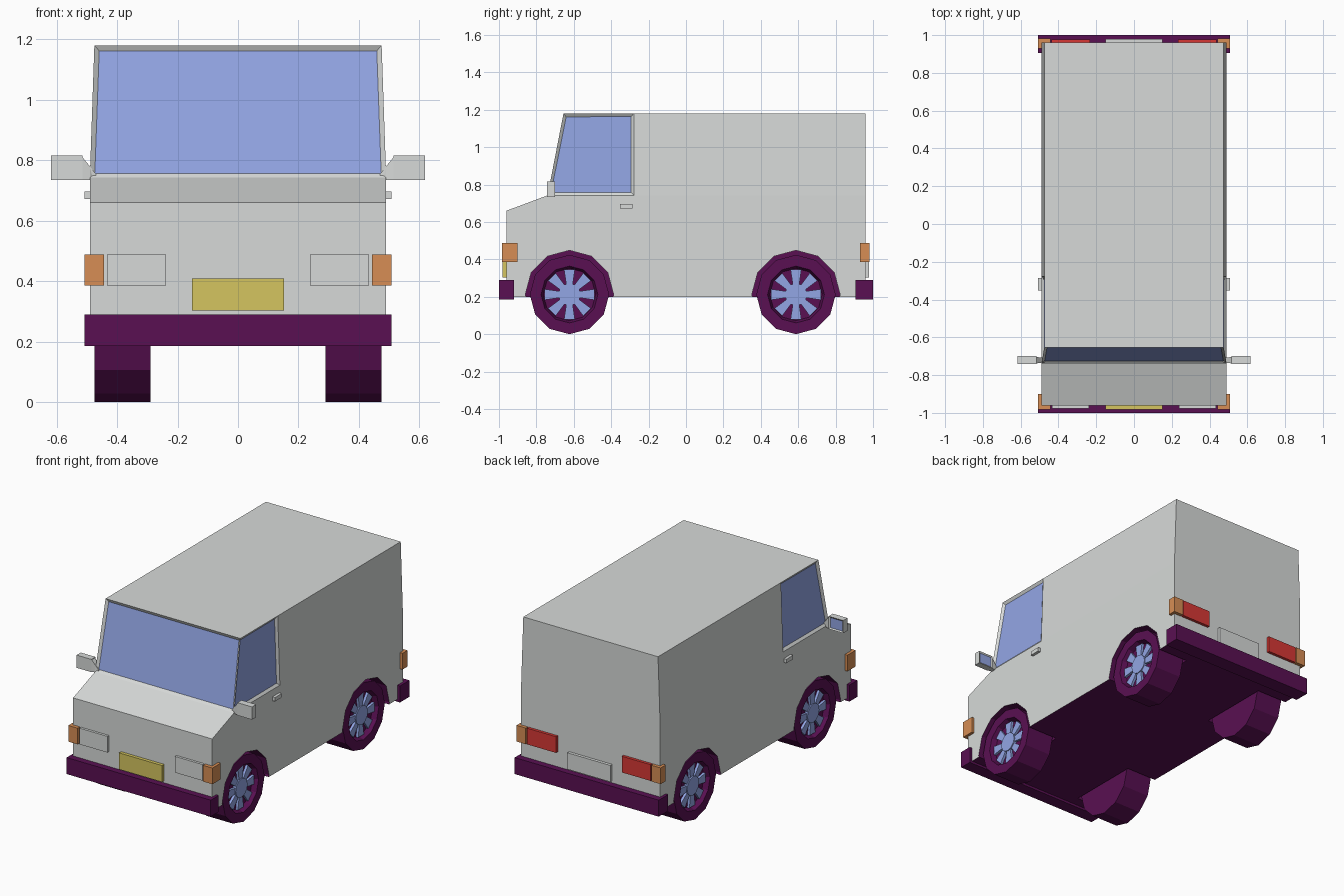
import bpy, bmesh, math
from mathutils import Matrix, Vector

if "Cube" in bpy.data.objects:
    bpy.data.objects.remove(bpy.data.objects["Cube"])


def material(name, rgb):
    m = bpy.data.materials.new(name)
    m.diffuse_color = (*rgb, 1)
    m.use_nodes = True
    m.node_tree.nodes["Principled BSDF"].inputs["Base Color"].default_value = m.diffuse_color
    return m


GREY = material("light_grey", (0.68, 0.70, 0.69))
GLASS = material("blue_glass", (0.29, 0.38, 0.78))
DARK = material("dark_purple", (0.10, 0.005, 0.085))
ORANGE = material("orange", (0.68, 0.27, 0.09))
YELLOW = material("yellow", (0.66, 0.56, 0.115))
RED = material("red", (0.68, 0.04, 0.035))


def finish(name, bm, mats, mirror=False):
    bmesh.ops.recalc_face_normals(bm, faces=bm.faces)
    me = bpy.data.meshes.new(name)
    bm.to_mesh(me)
    bm.free()
    for m in mats:
        me.materials.append(m)
    ob = bpy.data.objects.new(name, me)
    bpy.context.collection.objects.link(ob)
    if mirror:
        ob.modifiers.new("mirror", 'MIRROR')
    return ob


def add_box(bm, lo, hi):
    lo, hi = Vector(lo), Vector(hi)
    mat = Matrix.Translation((lo + hi) / 2) @ Matrix.Diagonal((*(hi - lo), 1))
    return bmesh.ops.create_cube(bm, size=1, matrix=mat)["verts"]


def box(name, lo, hi, mat, mirror=False):
    bm = bmesh.new()
    add_box(bm, lo, hi)
    return finish(name, bm, [mat], mirror)


def lathe(bm, profile, y, z, n=12):
    """Spin (radius, x) points round an axle along x; a vertex points straight down."""
    rings = []
    for r, x in profile:
        rings.append([bm.verts.new((x, y + r * math.sin(2 * math.pi * i / n),
                                    z - r * math.cos(2 * math.pi * i / n))) for i in range(n)])
    for a, b in zip(rings, rings[1:]):
        for i in range(n):
            j = (i + 1) % n
            bm.faces.new((a[i], a[j], b[j], b[i]))
    bm.faces.new(rings[0])
    bm.faces.new(rings[-1])


# Body shell: side profile, narrowing above the belt line
P = {"a": (-.96, .20), "b": (-.96, .66), "c": (-.74, .742), "d": (-.655, 1.18), "e": (-.278, 1.18),
     "f": (.96, 1.18), "g": (.96, .742), "h": (.96, .20), "m": (-.278, .742)}
bm = bmesh.new()
V = {}
for s in (-1, 1):
    for k, (y, z) in P.items():
        V[s, k] = bm.verts.new((s * (.475 if z > 1 else .49), y, z))
windows = []
for s in (-1, 1):
    for loop in ("abcmgh", "mefg"):
        bm.faces.new([V[s, k] for k in loop])
    windows.append(bm.faces.new([V[s, k] for k in "cdem"]))
outline = "abcdefgh"
for k, n in zip(outline, outline[1:] + outline[0]):
    f = bm.faces.new((V[-1, k], V[1, k], V[1, n], V[-1, n]))
    if k + n == "cd":
        windows.append(f)
    if k + n == "ha":
        f.material_index = 2
bmesh.ops.recalc_face_normals(bm, faces=bm.faces)
# Recessed windscreen and cab windows
for w in windows:
    bmesh.ops.inset_individual(bm, faces=[w], thickness=.023, depth=-.012)
    w.material_index = 1
body = finish("body", bm, [GREY, GLASS, DARK])

# Wheel wells cut from the body
AXLES = (("front", -.623), ("rear", .588))
RZ = .212
bm = bmesh.new()
for _, y in AXLES:
    for s in (-1, 1):
        lathe(bm, [(.236, s * .28), (.236, s * .6)], y, RZ)
for f in bm.faces:
    f.material_index = 2
cutter = finish("wheel_well_cutter", bm, [GREY, GLASS, DARK])
cutter.hide_render = True
cutter.hide_viewport = True
cutter.display_type = 'WIRE'
cut = body.modifiers.new("wells", 'BOOLEAN')
cut.operation = 'DIFFERENCE'
cut.solver = 'EXACT'
cut.object = cutter

# Wheels: tyre with dished face, eight flared spokes and a hub
for name, y in AXLES:
    bm = bmesh.new()
    lathe(bm, [(.212, .29), (.212, .475), (.152, .475), (.140, .44)], y, RZ)
    finish(name + "_tyres", bm, [DARK], True)
    bm = bmesh.new()
    lathe(bm, [(.06, .438), (.06, .462)], y, RZ)
    for i in range(8):
        t = math.pi * i / 4
        verts = add_box(bm, (.438, -1, 0), (.456, 1, 1))
        for v in verts:
            outer = v.co.z > .5
            v.co.z = .133 if outer else .045
            v.co.y *= .029 if outer else .016
        bmesh.ops.rotate(bm, verts=verts, cent=(0, 0, 0), matrix=Matrix.Rotation(t, 3, 'X'))
        bmesh.ops.translate(bm, verts=verts, vec=(0, y, RZ))
    finish(name + "_rims", bm, [GLASS], True)

# Bumpers
box("front_bumper", (-.508, -1.0, .185), (.508, -.92, .29), DARK)
box("rear_bumper", (-.508, .905, .185), (.508, 1.0, .29), DARK)

# Lights and number plates
box("headlights", (.238, -.976, .385), (.434, -.95, .488), GREY, True)
box("front_indicators", (.443, -.983, .385), (.508, -.90, .488), ORANGE, True)
box("tail_lights", (.232, .95, .385), (.436, .978, .488), RED, True)
box("rear_indicators", (.443, .93, .385), (.508, .981, .488), ORANGE, True)
box("front_plate", (-.152, -.981, .303), (.152, -.95, .408), YELLOW)
box("rear_plate", (-.152, .95, .303), (.152, .979, .408), GREY)

# Door handles
box("door_handles", (.48, -.353, .672), (.508, -.285, .697), GREY, True)

# Wing mirrors: housing, tapered stalk and reflecting face
bm = bmesh.new()
add_box(bm, (.515, -.742, .734), (.618, -.700, .815))
for v in add_box(bm, (.47, -.738, .734), (.516, -.704, .812)):
    if v.co.x < .5:
        v.co.y = -.721 + (v.co.y + .721) * .6
        v.co.z = .736 if v.co.z < .77 else .755
bm.faces.ensure_lookup_table()
back = max(bm.faces, key=lambda f: f.calc_center_median().y)
bmesh.ops.recalc_face_normals(bm, faces=bm.faces)
bmesh.ops.inset_individual(bm, faces=[back], thickness=.012, depth=-.006)
back.material_index = 1
finish("wing_mirrors", bm, [GREY, GLASS], True)
